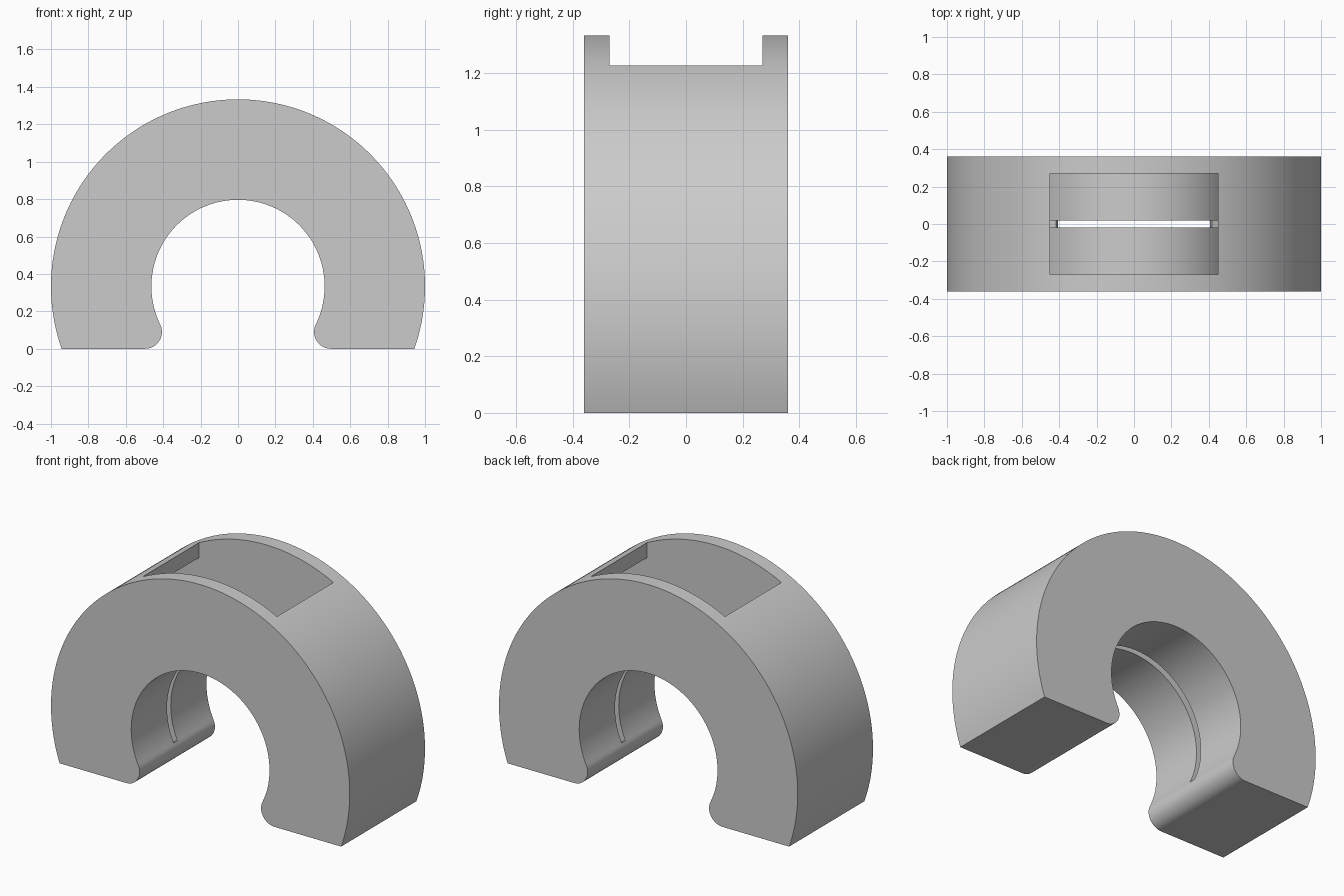
import bpy, bmesh
from math import sin, cos, asin, acos, atan2, sqrt, radians, pi

if "Cube" in bpy.data.objects:
    bpy.data.objects.remove(bpy.data.objects["Cube"])

R_OUT, R_BORE, R_LIP = 1.0, 0.463, 0.09
CZ = 1 / 3            # height of the arch centre
DEPTH, WALL = 0.36, 0.08
CAVITY_DEPTH, WINDOW, SLOT = 0.27, 0.45, 0.018

grey = bpy.data.materials.new("matte grey")
grey.use_nodes = True
grey.diffuse_color = (0.6, 0.6, 0.6, 1)
grey.node_tree.nodes["Principled BSDF"].inputs["Base Color"].default_value = (0.6, 0.6, 0.6, 1)


def arc(cx, cz, r, a, b, n):
    return [(cx + r * cos(a + (b - a) * i / n), cz + r * sin(a + (b - a) * i / n))
            for i in range(n + 1)]


def mirrored(half):
    """Close a right-hand half outline with its mirror image."""
    return half + [(-x, z) for x, z in reversed(half) if x > 1e-5]


def extrude(name, outline, half_depth):
    """Extrude an x-z outline symmetrically along y."""
    bm = bmesh.new()
    face = bm.faces.new([bm.verts.new((x, -half_depth, z)) for x, z in outline])
    moved = bmesh.ops.extrude_face_region(bm, geom=[face])["geom"]
    bmesh.ops.translate(bm, vec=(0, 2 * half_depth, 0),
                        verts=[v for v in moved if isinstance(v, bmesh.types.BMVert)])
    bmesh.ops.recalc_face_normals(bm, faces=bm.faces)
    mesh = bpy.data.meshes.new(name)
    bm.to_mesh(mesh)
    bm.free()
    mesh.materials.append(grey)
    obj = bpy.data.objects.new(name, mesh)
    bpy.context.collection.objects.link(obj)
    return obj


# Arch body: bore, rounded lip, flat foot, outer arc
lip_x = sqrt((R_BORE + R_LIP) ** 2 - (CZ - R_LIP) ** 2)
tangent = atan2(R_LIP - CZ, lip_x)
foot = -asin(CZ / R_OUT)
body_half = (arc(0, CZ, R_BORE, pi / 2, tangent, 56)
             + arc(lip_x, R_LIP, R_LIP, tangent + pi, 1.5 * pi, 16)[1:]
             + arc(0, CZ, R_OUT, foot, pi / 2, 64))
arch = extrude("arch_housing", mirrored(body_half), DEPTH)

# Hollow interior, opening upward through the window
r_in, r_cav = R_BORE + WALL, R_OUT - WALL
cavity_half = (arc(0, CZ, r_in, pi / 2, tangent, 56)
               + [(lip_x, WALL)]
               + arc(0, CZ, r_cav, asin((WALL - CZ) / r_cav), acos(WINDOW / r_cav), 48)
               + [(WINDOW, 1.5)])
cavity = extrude("cavity_cutter", mirrored(cavity_half), CAVITY_DEPTH)

# Narrow slot along the bore into the interior
end = tangent + radians(0.5)
slot_half = arc(0, CZ, 0.4, pi / 2, end, 48) + arc(0, CZ, 0.62, end, pi / 2, 48)
# The two mirrored halves form one band running over the top
inner = arc(0, CZ, 0.4, end, pi - end, 96)
outer = arc(0, CZ, 0.62, pi - end, end, 96)
slot = extrude("slot_cutter", inner + outer, SLOT)

bpy.context.view_layer.objects.active = arch
for cutter in (cavity, slot):
    mod = arch.modifiers.new(cutter.name, "BOOLEAN")
    mod.operation = "DIFFERENCE"
    mod.solver = "EXACT"
    mod.object = cutter
    cutter.hide_render = True
    bpy.ops.object.modifier_apply(modifier=mod.name)
    bpy.data.objects.remove(cutter)

bpy.ops.object.select_all(action="DESELECT")
arch.select_set(True)
bpy.ops.object.shade_smooth_by_angle(angle=radians(25))
